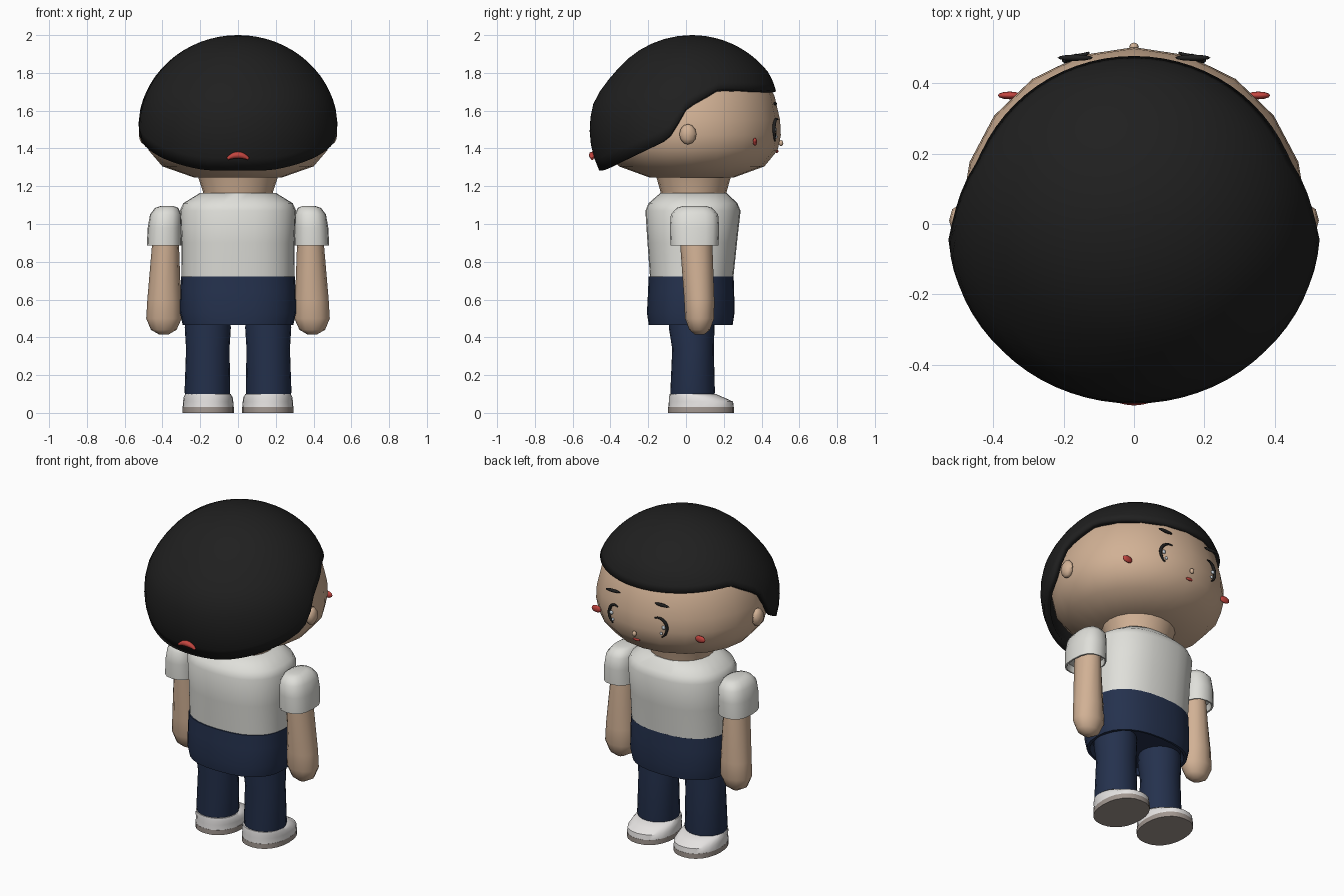
import bpy, bmesh, math

if "Cube" in bpy.data.objects:
    bpy.data.objects.remove(bpy.data.objects["Cube"])


def material(name, rgb):
    m = bpy.data.materials.new(name)
    m.use_nodes = True
    m.diffuse_color = (*rgb, 1)
    bsdf = m.node_tree.nodes["Principled BSDF"]
    bsdf.inputs["Base Color"].default_value = (*rgb, 1)
    bsdf.inputs["Roughness"].default_value = 0.8
    return m


SKIN = material("skin", (0.64, 0.44, 0.30))
BLACK = material("black", (0.014, 0.014, 0.014))
SHIRT = material("off white", (0.74, 0.74, 0.70))
NAVY = material("navy", (0.018, 0.031, 0.075))
RED = material("red", (0.55, 0.06, 0.05))
WHITE = material("shoe white", (0.80, 0.78, 0.77))
SOLE = material("sole taupe", (0.36, 0.31, 0.28))
GLINT = material("eye glint", (0.55, 0.62, 0.68))


def finish(name, bm, mat, angle=40):
    bmesh.ops.recalc_face_normals(bm, faces=bm.faces)
    mesh = bpy.data.meshes.new(name)
    bm.to_mesh(mesh)
    bm.free()
    mesh.materials.append(mat)
    obj = bpy.data.objects.new(name, mesh)
    bpy.context.collection.objects.link(obj)
    bpy.ops.object.select_all(action="DESELECT")
    obj.select_set(True)
    bpy.context.view_layer.objects.active = obj
    bpy.ops.object.shade_smooth_by_angle(angle=math.radians(angle))
    return obj


def power(v, e):
    return math.copysign(abs(v) ** e, v)


def bridge(bm, a, b):
    for i in range(len(a)):
        j = (i + 1) % len(a)
        bm.faces.new((a[i], a[j], b[j], b[i]))


def loft(name, rings, mat, sides=20, square=2.0, angle=40):
    """Stack of closed rings (cx, cy, z, rx, ry), capped at both ends."""
    bm = bmesh.new()
    loops = []
    for cx, cy, z, rx, ry in rings:
        loop = []
        for i in range(sides):
            a = math.tau * i / sides
            loop.append(bm.verts.new((cx + rx * power(math.cos(a), 2 / square),
                                      cy + ry * power(math.sin(a), 2 / square), z)))
        loops.append(loop)
    for a, b in zip(loops, loops[1:]):
        bridge(bm, a, b)
    bm.faces.new(loops[0])
    bm.faces.new(loops[-1])
    return finish(name, bm, mat, angle)


def ellipsoid(name, loc, size, mat, u=12, v=8):
    bm = bmesh.new()
    bmesh.ops.create_uvsphere(bm, u_segments=u, v_segments=v, radius=1)
    bmesh.ops.scale(bm, vec=size, verts=bm.verts)
    obj = finish(name, bm, mat, 60)
    obj.location = loc
    return obj


def stroke(name, points, radius, mat):
    curve = bpy.data.curves.new(name, "CURVE")
    curve.dimensions = "3D"
    curve.bevel_depth = radius
    curve.bevel_resolution = 2
    curve.use_fill_caps = True
    spline = curve.splines.new("POLY")
    spline.points.add(len(points) - 1)
    for i, p in enumerate(points):
        spline.points[i].co = (*p, 1)
        spline.points[i].radius = 0.4 + 0.6 * math.sin(math.pi * i / (len(points) - 1))
    curve.materials.append(mat)
    obj = bpy.data.objects.new(name, curve)
    bpy.context.collection.objects.link(obj)


def interpolate(table, v):
    for (a, fa), (b, fb) in zip(table, table[1:]):
        if v <= b:
            return fa + (fb - fa) * max(0, v - a) / (b - a)
    return table[-1][1]


# Head and neck
HEAD = [(1.245, 0.22), (1.305, 0.385), (1.39, 0.455), (1.47, 0.472), (1.55, 0.468),
        (1.68, 0.438), (1.8, 0.365), (1.89, 0.2), (1.92, 0.03)]
loft("head", [(0, 0.03, z, r * 1.04, r) for z, r in HEAD], SKIN, 20, angle=60)
loft("neck", [(0, 0.04, 1.12, 0.18, 0.165), (0, 0.04, 1.17, 0.185, 0.175),
              (0, 0.04, 1.26, 0.215, 0.2)], SKIN, 20)


def face_y(x, z):
    r = interpolate(HEAD, z)
    return 0.03 + r * math.sqrt(max(0, 1 - (x / (r * 1.04)) ** 2))


# Hair: dome trimmed along a hairline that rises toward the face
HAIRLINE = [(-0.5, 1.28), (-0.43, 1.285), (-0.38, 1.31), (-0.13, 1.43), (-0.08, 1.47),
            (0, 1.61), (0.04, 1.64), (0.13, 1.69), (0.18, 1.72), (0.3, 1.715), (0.5, 1.70)]


def hair_point(az, phi):
    z = 1.5 + 0.5 * math.cos(phi)
    lean = 0.03 * min(1, max(0, (z - 1.65) / 0.15))
    return (0.53 * math.sin(phi) * math.cos(az), 0.51 * math.sin(phi) * math.sin(az) + lean, z)


def hair_end(az):
    low, high = 0.3, 2.3
    for _ in range(24):
        mid = (low + high) / 2
        p = hair_point(az, mid)
        if p[2] > interpolate(HAIRLINE, p[1]):
            low = mid
        else:
            high = mid
    return low


bm = bmesh.new()
azimuths = [math.tau * i / 72 for i in range(72)]
ends = [hair_end(a) for a in azimuths]
top = bm.verts.new(hair_point(0, 0))
rows = [[bm.verts.new(hair_point(a, e * k / 14)) for a, e in zip(azimuths, ends)]
        for k in range(1, 15)]
for i in range(72):
    bm.faces.new((top, rows[0][i], rows[0][(i + 1) % 72]))
for a, b in zip(rows, rows[1:]):
    bridge(bm, a, b)
hair = finish("hair", bm, BLACK, 50)
shell = hair.modifiers.new("thickness", "SOLIDIFY")
shell.thickness = 0.035
shell.offset = -1

# Shirt and shorts
loft("shirt", [(0, 0.03, 0.71, 0.298, 0.22), (0, 0.033, 0.9, 0.3, 0.237),
               (0, 0.037, 1.07, 0.308, 0.252), (0, 0.037, 1.11, 0.29, 0.235),
               (0, 0.04, 1.165, 0.2, 0.175)], SHIRT, 28, 2.4)
loft("shorts", [(0, 0.025, 0.5, 0.26, 0.19), (0, 0.025, 0.465, 0.275, 0.21),
                (0, 0.025, 0.465, 0.293, 0.222), (0, 0.025, 0.53, 0.307, 0.232),
                (0, 0.027, 0.64, 0.305, 0.228), (0, 0.027, 0.722, 0.301, 0.225)],
     NAVY, 28, 2.4)

for s, side in ((1, "left"), (-1, "right")):
    # Arm and sleeve
    loft(side + "_arm", [(s * 0.393, 0.072, 0.415, 0.025, 0.025), (s * 0.393, 0.072, 0.44, 0.068, 0.055),
                         (s * 0.392, 0.072, 0.5, 0.094, 0.077), (s * 0.391, 0.07, 0.6, 0.089, 0.08),
                         (s * 0.384, 0.055, 0.88, 0.072, 0.085), (s * 0.38, 0.05, 1.0, 0.065, 0.08)],
         SKIN, 12, angle=50)
    loft(side + "_sleeve", [(s * 0.385, 0.045, 0.92, 0.078, 0.11), (s * 0.388, 0.045, 0.885, 0.085, 0.12),
                            (s * 0.39, 0.045, 0.885, 0.093, 0.127), (s * 0.388, 0.045, 0.98, 0.09, 0.131),
                            (s * 0.383, 0.045, 1.05, 0.083, 0.125), (s * 0.378, 0.045, 1.085, 0.062, 0.095),
                            (s * 0.375, 0.045, 1.095, 0.035, 0.06)], SHIRT, 16, 2.5, 50)
    # Leg and shoe
    loft(side + "_leg", [(s * 0.162, 0.035, 0.09, 0.115, 0.115), (s * 0.162, 0.035, 0.11, 0.121, 0.118),
                         (s * 0.16, 0.037, 0.34, 0.115, 0.11), (s * 0.16, 0.03, 0.45, 0.122, 0.121),
                         (s * 0.16, 0.03, 0.52, 0.118, 0.118)], NAVY, 20)
    loft(side + "_sole", [(s * 0.158, 0.08, 0, 0.136, 0.174), (s * 0.158, 0.08, 0.03, 0.136, 0.174)],
         SOLE, 24, 2.2)
    loft(side + "_shoe", [(s * 0.158, 0.08, 0.03, 0.135, 0.173), (s * 0.158, 0.079, 0.06, 0.133, 0.17),
                          (s * 0.158, 0.055, 0.082, 0.13, 0.145), (s * 0.159, 0.035, 0.1, 0.12, 0.122)],
         WHITE, 24, 2.2, 50)
    # Ear, cheek and brow
    ellipsoid(side + "_ear", (s * 0.495, 0.01, 1.475), (0.03, 0.045, 0.054), SKIN, 8, 6)
    ellipsoid(side + "_cheek", (s * 0.353, 0.365, 1.435), (0.034, 0.011, 0.021), RED)
    ellipsoid(side + "_brow", (s * 0.167, 0.472, 1.637), (0.05, 0.009, 0.01), BLACK)
    # Eye: crescent with two glints
    arc = []
    for i in range(13):
        a = math.radians(-65 + 175 * i / 12)
        x, z = 0.145 + 0.052 * math.cos(a), 1.495 + 0.062 * math.sin(a)
        arc.append((s * x, face_y(x, z) + 0.005, z))
    stroke(side + "_eye", arc, 0.009, BLACK)
    for x, z, r in ((0.178, 1.5, 0.012), (0.165, 1.462, 0.009)):
        ellipsoid(side + "_eye_glint", (s * x, face_y(x, z) + 0.004, z), (r, 0.007, r), GLINT, 8, 6)

# Nose, mouth and the red curl on the back of the hair
ellipsoid("nose", (0, 0.503, 1.428), (0.014, 0.012, 0.016), SKIN, 8, 6)
ellipsoid("mouth", (0, face_y(0, 1.385), 1.385), (0.024, 0.008, 0.009), RED)
stroke("back_curl", [(0.056 * t, -0.497, 1.365 - 0.02 * t * t)
                     for t in (-1, -0.75, -0.5, -0.25, 0, 0.25, 0.5, 0.75, 1)], 0.018, RED)
